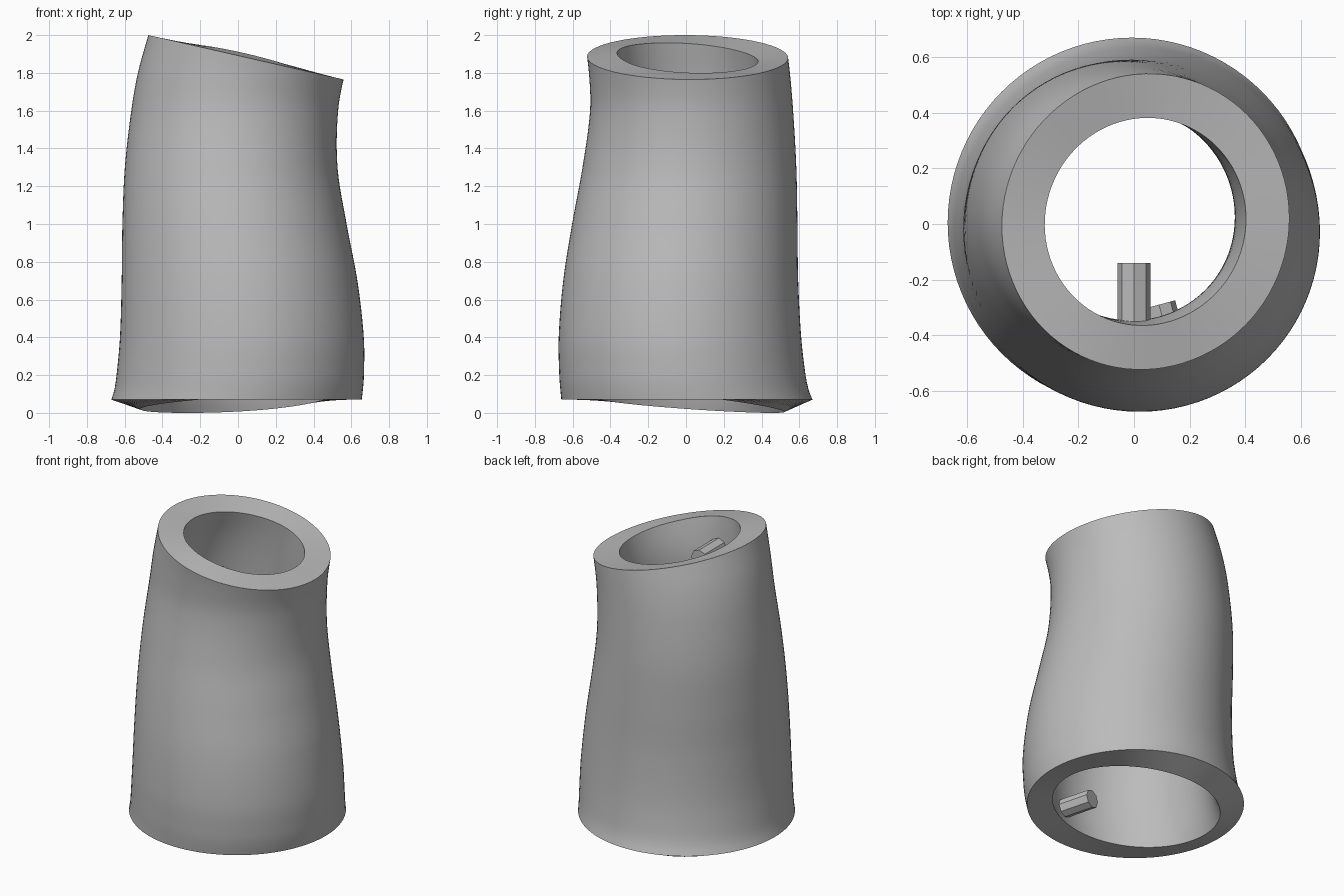
import bpy, bmesh, math
from mathutils import Vector

cube = bpy.data.objects.get("Cube")
if cube:
    bpy.data.objects.remove(cube, do_unlink=True)

grey = bpy.data.materials.new("plain_grey")
grey.use_nodes = True
colour = (0.5, 0.5, 0.5, 1)
grey.diffuse_color = colour
grey.node_tree.nodes["Principled BSDF"].inputs["Base Color"].default_value = colour

# Sleeve outline on its four sides, sampled at these heights
HEIGHTS = (0.07, 0.12, 0.2, 0.4, 0.7, 1.0, 1.3, 1.6, 1.8, 2.0)
RIGHT = (-0.67, -0.655, -0.643, -0.625, -0.616, -0.612, -0.599, -0.565, -0.53, -0.475)
LEFT = (0.655, 0.661, 0.667, 0.666, 0.632, 0.575, 0.527, 0.53, 0.567, 0.625)
FRONT = (-0.66, -0.665, -0.671, -0.674, -0.65, -0.603, -0.548, -0.508, -0.514, -0.54)
BACK = (0.67, 0.65, 0.633, 0.61, 0.594, 0.59, 0.584, 0.567, 0.55, 0.525)


def smooth_value(values, z):
    """Cubic curve through the outline samples."""
    last = len(HEIGHTS) - 1
    i = max(k for k in range(last) if HEIGHTS[k] <= z + 1e-6)

    def slope(k):
        a, b = max(k - 1, 0), min(k + 1, last)
        return (values[b] - values[a]) / (HEIGHTS[b] - HEIGHTS[a])

    h = HEIGHTS[i + 1] - HEIGHTS[i]
    t = (z - HEIGHTS[i]) / h
    u = 1 - t
    return (u * u * (1 + 2 * t) * values[i] + t * t * (3 - 2 * t) * values[i + 1]
            + h * t * u * (u * slope(i) - t * slope(i + 1)))


def add_object(name, bm):
    mesh = bpy.data.meshes.new(name)
    bm.to_mesh(mesh)
    bm.free()
    mesh.materials.append(grey)
    obj = bpy.data.objects.new(name, mesh)
    bpy.context.collection.objects.link(obj)
    return obj


# Curved sleeve: lofted rings, level at the bottom and slanted at the top
SIDES, ROWS = 96, 60
bm = bmesh.new()
rings = []
for row in range(ROWS + 1):
    ring = []
    for k in range(SIDES):
        a = math.tau * k / SIDES
        top = 1.8825 - 0.1175 * math.cos(a)
        z = 0.07 + (top - 0.07) * row / ROWS
        r, l, f, b = (smooth_value(s, z) for s in (RIGHT, LEFT, FRONT, BACK))
        x = (l + r) / 2 + (l - r) / 2 * math.cos(a)
        y = (b + f) / 2 + (b - f) / 2 * math.sin(a)
        ring.append(bm.verts.new((x, y, z)))
    rings.append(ring)
for low, high in zip(rings, rings[1:]):
    for k in range(SIDES):
        n = (k + 1) % SIDES
        bm.faces.new((low[k], low[n], high[n], high[k]))
sleeve = add_object("sleeve", bm)

# Wall thickness grows inward
wall = sleeve.modifiers.new("wall", 'SOLIDIFY')
wall.thickness = 0.16
wall.offset = -1
bpy.context.view_layer.objects.active = sleeve
sleeve.select_set(True)
bpy.ops.object.modifier_apply(modifier=wall.name)
bpy.ops.object.shade_smooth_by_angle(angle=math.radians(35))


# Faceted pegs standing out of the inner wall
def add_peg(name, base, tip):
    base, tip = Vector(base), Vector(tip)
    axis = tip - base
    bm = bmesh.new()
    bmesh.ops.create_cone(bm, cap_ends=True, segments=8, radius1=0.06,
                          radius2=0.06, depth=axis.length)
    obj = add_object(name, bm)
    obj.location = (base + tip) / 2
    obj.rotation_euler = axis.to_track_quat('Z', 'Y').to_euler()


add_peg("upper_peg", (0, -0.42, 1.71), (0, -0.14, 1.71))
add_peg("lower_peg", (0.16, -0.55, 0.2), (0.09, -0.29, 0.2))
